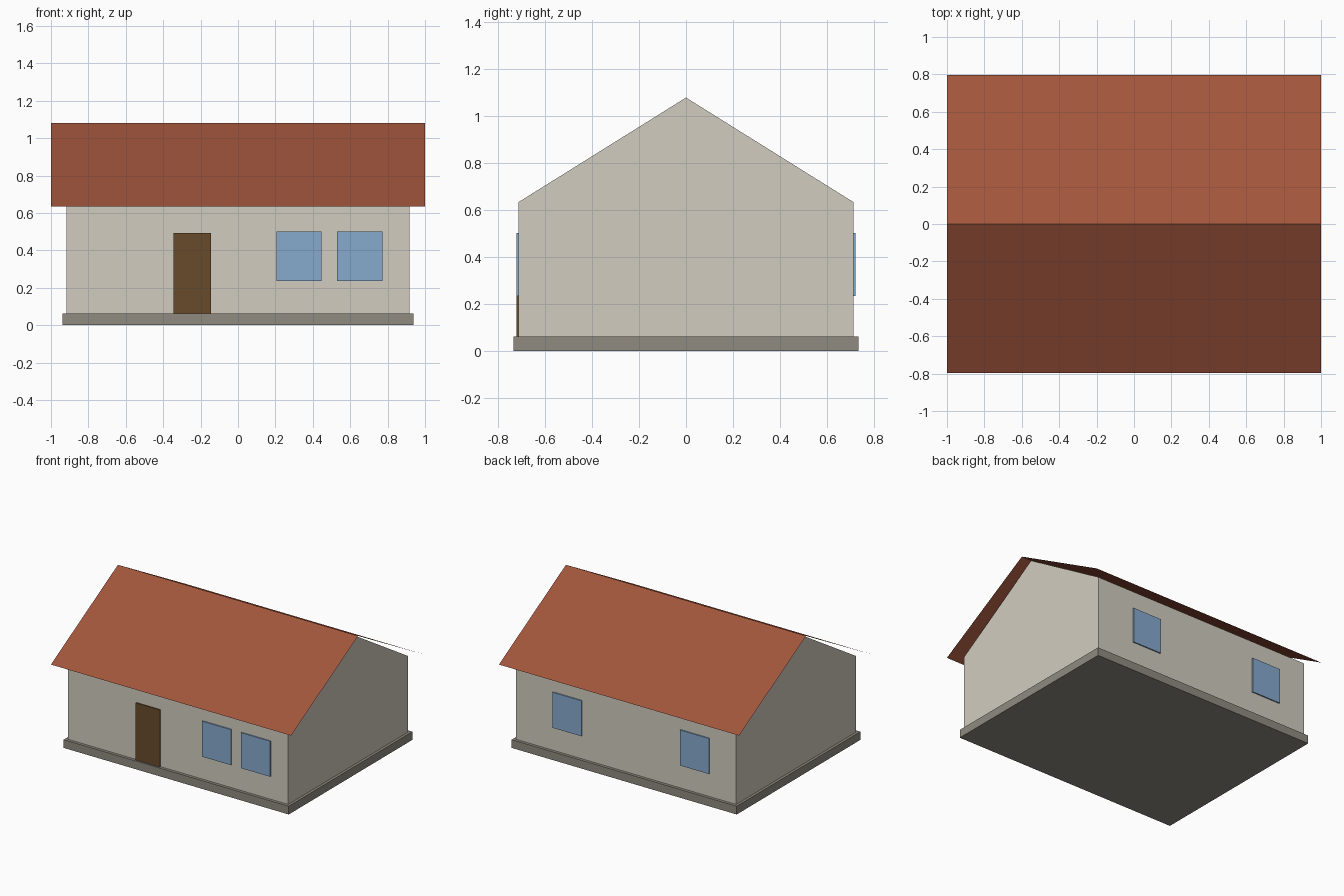
import bpy
import bmesh

if "Cube" in bpy.data.objects:
    bpy.data.objects.remove(bpy.data.objects["Cube"])


def material(name, r, g, b):
    # 0-255 screen colour to linear
    m = bpy.data.materials.new(name)
    m.diffuse_color = [(c / 255) ** 2.2 for c in (r, g, b)] + [1]
    m.use_nodes = True
    m.node_tree.nodes["Principled BSDF"].inputs["Base Color"].default_value = m.diffuse_color
    return m


stone = material("stone", 142, 138, 128)
plaster = material("plaster", 208, 203, 190)
tile = material("roof_tile", 160, 86, 62)
wood = material("wood", 104, 76, 48)
glass = material("glass", 133, 168, 204)


def add_object(name, bm, mat):
    mesh = bpy.data.meshes.new(name)
    bm.to_mesh(mesh)
    bm.free()
    obj = bpy.data.objects.new(name, mesh)
    bpy.context.collection.objects.link(obj)
    mesh.materials.append(mat)
    return obj


def box(name, x, y, z, mat):
    # x, y, z are (min, max) pairs
    bm = bmesh.new()
    bmesh.ops.create_cube(bm, size=1)
    for v in bm.verts:
        v.co = [lo + (c + 0.5) * (hi - lo) for c, (lo, hi) in zip(v.co, (x, y, z))]
    return add_object(name, bm, mat)


WALL_Y, EAVE, RIDGE = 0.713, 0.634, 1.08

# Foundation slab
box("foundation", (-0.937, 0.937), (-0.735, 0.735), (0, 0.062), stone)

# Walls: gable profile extruded along x
bm = bmesh.new()
profile = [(-WALL_Y, 0.062), (WALL_Y, 0.062), (WALL_Y, EAVE), (0, RIDGE - 0.001), (-WALL_Y, EAVE)]
gable = bm.faces.new([bm.verts.new((-0.917, y, z)) for y, z in profile])
new = bmesh.ops.extrude_face_region(bm, geom=[gable])["geom"]
bmesh.ops.translate(bm, vec=(1.834, 0, 0),
                    verts=[g for g in new if isinstance(g, bmesh.types.BMVert)])
bmesh.ops.recalc_face_normals(bm, faces=bm.faces)
add_object("walls", bm, plaster)

# Roof: two thin sheets meeting at the ridge
bm = bmesh.new()
rows = [[bm.verts.new((x, y, z)) for x in (-1, 1)]
        for y, z in ((-0.797, EAVE), (0, RIDGE), (0.797, EAVE))]
for a, b in zip(rows, rows[1:]):
    bm.faces.new((a[0], a[1], b[1], b[0]))
add_object("roof", bm, tile)

# Door and windows: thin panels standing just proud of the walls
FRONT, BACK = (-0.722, -0.704), (0.704, 0.722)
box("door", (-0.346, -0.144), FRONT, (0.062, 0.492), wood)
for name, cx, side in (("front_window_left", 0.326, FRONT),
                       ("front_window_right", 0.651, FRONT),
                       ("back_window_left", 0.487, BACK),
                       ("back_window_right", -0.575, BACK)):
    box(name, (cx - 0.121, cx + 0.121), side, (0.235, 0.502), glass)
